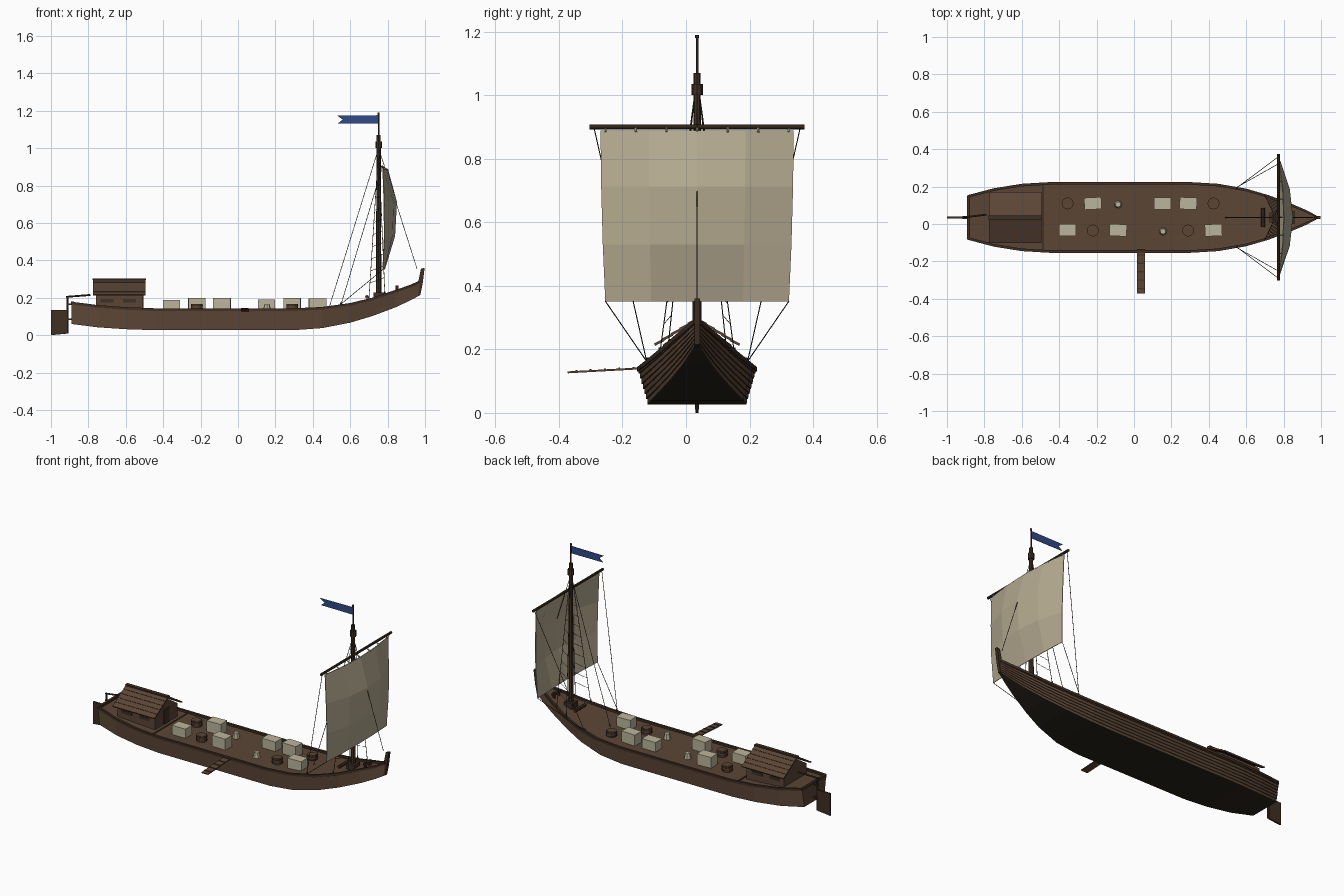
import bpy, bmesh, math
from mathutils import Vector, Matrix

if "Cube" in bpy.data.objects:
    bpy.data.objects.remove(bpy.data.objects["Cube"])

CY = 0.035  # hull centre line


def mat(name, r, g, b):
    m = bpy.data.materials.new(name)
    m.diffuse_color = (r, g, b, 1)
    m.use_nodes = True
    m.node_tree.nodes["Principled BSDF"].inputs["Base Color"].default_value = m.diffuse_color
    return m


WOOD = mat("brown_wood", 0.105, 0.060, 0.036)
DARK = mat("dark_wood", 0.050, 0.029, 0.017)
TAR = mat("tarred_bottom", 0.022, 0.017, 0.011)
CLOTH = mat("sail_cloth", 0.47, 0.41, 0.285)
CARGO = mat("pale_cargo", 0.50, 0.46, 0.33)
ROPE = mat("rope", 0.040, 0.034, 0.024)
BLUE = mat("flag_blue", 0.030, 0.070, 0.25)


def finish(name, bm, *mats, normals=True):
    if normals:
        bmesh.ops.recalc_face_normals(bm, faces=bm.faces)
    me = bpy.data.meshes.new(name)
    bm.to_mesh(me)
    bm.free()
    for m in mats:
        me.materials.append(m)
    ob = bpy.data.objects.new(name, me)
    bpy.context.collection.objects.link(ob)
    return ob


def box(name, c, s, m, rot=(0, 0, 0)):
    bm = bmesh.new()
    bmesh.ops.create_cube(bm, size=1, matrix=Matrix.Diagonal((*s, 1)))
    ob = finish(name, bm, m)
    ob.location, ob.rotation_euler = c, rot
    return ob


def rod(name, p, q, r, m, n=8, r2=None):
    p, q = Vector(p), Vector(q)
    d = q - p
    bm = bmesh.new()
    bmesh.ops.create_cone(bm, cap_ends=True, segments=n, radius1=r, radius2=r if r2 is None else r2, depth=d.length)
    ob = finish(name, bm, m)
    ob.matrix_world = Matrix.Translation((p + q) / 2) @ d.to_track_quat('Z', 'Y').to_matrix().to_4x4()
    return ob


def plate(name, pts, thick, m):
    """Side-view outline (x, z) extruded across the centre line."""
    bm = bmesh.new()
    a = [bm.verts.new((x, CY - thick / 2, z)) for x, z in pts]
    b = [bm.verts.new((x, CY + thick / 2, z)) for x, z in pts]
    bm.faces.new(a)
    bm.faces.new(b)
    for i in range(len(a)):
        j = (i + 1) % len(a)
        bm.faces.new((a[i], a[j], b[j], b[i]))
    return finish(name, bm, m)


# Hull stations: x, half width at sheer, half width at chine, sheer z, chine z
ST = [(-.89, .115, .095, .175, .060), (-.75, .152, .125, .157, .042), (-.60, .176, .144, .146, .032),
      (-.45, .185, .152, .140, .027), (.30, .185, .152, .140, .027), (.45, .176, .143, .147, .038),
      (.60, .150, .115, .168, .067), (.72, .115, .082, .197, .103), (.84, .070, .045, .237, .148),
      (.92, .036, .020, .265, .185), (.975, .007, .004, .290, .215)]


def station(x):
    for a, b in zip(ST, ST[1:]):
        if x <= b[0]:
            t = (x - a[0]) / (b[0] - a[0])
            return [p + (q - p) * t for p, q in zip(a, b)]
    return ST[-1]


# Hull: overlapping strakes on both sides, flat bottom, transom
STRAKES, LAP = 7, .004
bm = bmesh.new()
rows = []
for x, wt, wb, zt, zb in ST:
    half = [(wb, zb)]
    for k in range(STRAKES):
        t0, t1 = k / STRAKES, (k + 1) / STRAKES
        lap = min(LAP, wb * .3)
        half += [(wb + (wt - wb) * t0 + lap, zb + (zt - zb) * t0), (wb + (wt - wb) * t1, zb + (zt - zb) * t1)]
    rows.append([bm.verts.new((x, CY - w, z)) for w, z in reversed(half)] +
                [bm.verts.new((x, CY + w, z)) for w, z in half])
N, mid = len(rows[0]), len(rows[0]) // 2 - 1
for a, b in zip(rows, rows[1:]):
    for i in range(N - 1):
        f = bm.faces.new((a[i], a[i + 1], b[i + 1], b[i]))
        k = abs(i - mid)
        f.material_index = 2 if k == 0 else (1 if k % 2 else 0)
bm.faces.new(rows[0])
bm.faces.new(rows[-1])
finish("hull", bm, WOOD, DARK, TAR)

# Deck
bm = bmesh.new()
prev = None
for x, wt, wb, zt, zb in ST:
    cur = [bm.verts.new((x, CY + s * wt, zt - .008)) for s in (-1, 1)]
    if prev:
        bm.faces.new((prev[0], cur[0], cur[1], prev[1]))
    prev = cur
finish("deck", bm, WOOD)

# Gunwale rails
for side in (-1, 1):
    bm = bmesh.new()
    prev = None
    for x, wt, wb, zt, zb in ST:
        inner = max(wt - .010, .001)
        cur = [bm.verts.new((x, CY + side * w, z)) for w, z in
               ((inner, zt - .010), (wt + .004, zt - .010), (wt + .004, zt + .004), (inner, zt + .004))]
        if prev:
            for i in range(4):
                bm.faces.new((prev[i], cur[i], cur[(i + 1) % 4], prev[(i + 1) % 4]))
        else:
            bm.faces.new(cur)
        prev = cur
    bm.faces.new(prev)
    finish("gunwale", bm, DARK)

# Stem post, stern rail, rudder and tiller
plate("stem_post", [(.955, .205), (.975, .215), (.988, .28), (.998, .36), (.978, .355), (.965, .29)], .018, DARK)
box("stern_rail", (-.885, CY, .172), (.014, .232, .014), DARK)
plate("rudder_blade", [(-1, 0), (-.918, .008), (-.918, .135), (-1, .135)], .010, DARK)
rod("rudder_post", (-.912, CY, .01), (-.912, CY, .208), .006, DARK)
for z in (.085, .165):
    box("rudder_hinge", (-.90, CY, z), (.035, .014, .008), DARK)
rod("tiller", (-.918, CY, .205), (-.79, CY + .015, .215), .005, DARK)

# Cabin with a gable roof of lapped boards
bm = bmesh.new()
prof = [(-.108, .13), (.108, .13), (.108, .215), (0, .285), (-.108, .215)]
ends = [[bm.verts.new((x, CY + y, z)) for y, z in prof] for x in (-.76, -.508)]
for e in ends:
    bm.faces.new(e)
for i in range(5):
    j = (i + 1) % 5
    bm.faces.new((ends[0][i], ends[0][j], ends[1][j], ends[1][i]))
finish("cabin", bm, WOOD)
for side in (-1, 1):
    for k in range(5):
        y = .014 + k * .0262
        box("roof_board", (-.635, CY + side * y, .296 - y * .62), (.283, .034, .008), WOOD, (-side * .47, 0, 0))
    for x in (-.70, -.58):
        box("cabin_window", (x, CY + side * .109, .185), (.07, .004, .018), DARK)
box("roof_ridge", (-.635, CY, .298), (.285, .022, .008), DARK)
box("cabin_door", (-.507, CY, .18), (.004, .05, .09), DARK)
box("deck_beam", (-.487, CY, .134), (.010, .35, .006), DARK)

# Cargo: crates, barrels and sacks
for x, y, top, turn in ((-.22, .11, .198, .05), (.152, .11, .190, 0), (.29, .11, .199, -.04),
                        (-.355, -.033, .188, 0), (-.085, -.033, .199, -.05), (.425, -.033, .197, .04)):
    box("crate", (x, y, (top + .13) / 2), (.092, .064, top - .13), CARGO, (0, 0, turn))
for x, y in ((-.355, .11), (-.22, -.035), (.29, -.035), (.425, .11)):
    rod("barrel", (x, y, .13), (x, y, .166), .030, WOOD, 12)
    for z in (.142, .158):
        rod("barrel_hoop", (x, y, z - .003), (x, y, z + .003), .032, DARK, 12)
    rod("barrel_lid", (x, y, .166), (x, y, .168), .025, WOOD, 12)
for x, y in ((-.085, .105), (.155, -.04)):
    rod("sack", (x, y, .13), (x, y, .165), .022, CARGO, 7, .015)

# Boarding plank with cleats
box("boarding_plank", (.037, -.255, .134), (.044, .235, .006), WOOD, (.055, 0, 0))
for k in range(5):
    y = -.345 + k * .045
    box("plank_cleat", (.037, y, .138 + (y + .255) * .055), (.040, .006, .004), DARK)

# Mast, top collar, flag pole and flag
MX = .752
rod("mast", (MX, CY, .19), (MX, CY, 1.07), .015, DARK, 8, .011)
box("mast_step", (MX, CY, .212), (.055, .055, .035), DARK)
rod("mast_collar", (MX, CY, 1.0), (MX, CY, 1.035), .018, DARK, 8)
rod("flag_pole", (MX, CY, 1.06), (MX, CY, 1.185), .004, DARK, 6)
rod("pole_cap", (MX, CY, 1.180), (MX, CY, 1.19), .006, DARK, 6)
plate("flag", [(.748, 1.132), (.748, 1.176), (.53, 1.174), (.56, 1.153), (.535, 1.133)], .003, BLUE)

# Foredeck bitts
box("bitt_bar", (.85, CY, .255), (.014, .07, .012), DARK)
for s in (-1, 1):
    rod("bitt_post", (.85, CY + s * .022, .22), (.85, CY + s * .022, .265), .008, DARK)
rod("windlass", (.69, CY - .05, .205), (.69, CY + .05, .205), .010, DARK)

# Yard and bellied square sail, faceted 4 x 3
YX, YZ = .772, .900
rod("yard", (YX, CY - .338, YZ), (YX, CY + .338, YZ), .0075, DARK)
bm = bmesh.new()
grid = []
for z, hw, edge, belly in ((.888, .304, .776, .802), (.712, .302, .782, .850), (.53, .297, .784, .840), (.35, .289, .776, .785)):
    grid.append([bm.verts.new((edge + (belly - edge) * (1 - u * u), CY + u * hw, z)) for u in (-1, -.5, 0, .5, 1)])
for a, b in zip(grid, grid[1:]):
    for i in range(4):
        bm.faces.new((a[i], a[i + 1], b[i + 1], b[i]))
sail = finish("sail", bm, CLOTH)
solid = sail.modifiers.new("thickness", 'SOLIDIFY')
solid.thickness = .004
for k in range(7):
    u = -.95 + k * 1.9 / 6
    rod("sail_tie", (YX, CY + u * .304, YZ), (.776 + .026 * (1 - u * u), CY + u * .304, .884), .004, CLOTH, 5)

# Rigging
R = .0017
rod("forestay", (MX, CY, 1.0), (.957, CY, .355), R, ROPE, 5)
rod("backstay", (MX, CY, 1.0), (.485, CY, .14), R, ROPE, 5)
for s in (-1, 1):
    top = Vector((MX, CY + s * .008, 1.0))
    aft, fore = Vector((.70, CY + s * .117, .19)), Vector((.785, CY + s * .090, .222))
    rod("aft_shroud", top, aft, R, ROPE, 5)
    rod("fore_shroud", top, fore, R, ROPE, 5)
    for k in range(9):
        t = .25 + k * .08
        rod("ratline", top.lerp(aft, t), top.lerp(fore, t), .0013, ROPE, 4)
    w = station(.55)[1]
    rod("brace", (YX, CY + s * .325, YZ), (.55, CY + s * w, .162), R, ROPE, 5)
    rod("sheet", (.776, CY + s * .289, .352), (.545, CY + s * w, .162), R, ROPE, 5)
    for x in (.55, .70, .785):
        st = station(x)
        rod("belaying_pin", (x, CY + s * (st[1] - .004), st[3] - .01), (x, CY + s * (st[1] - .004), st[3] + .014), .004, DARK, 6)
